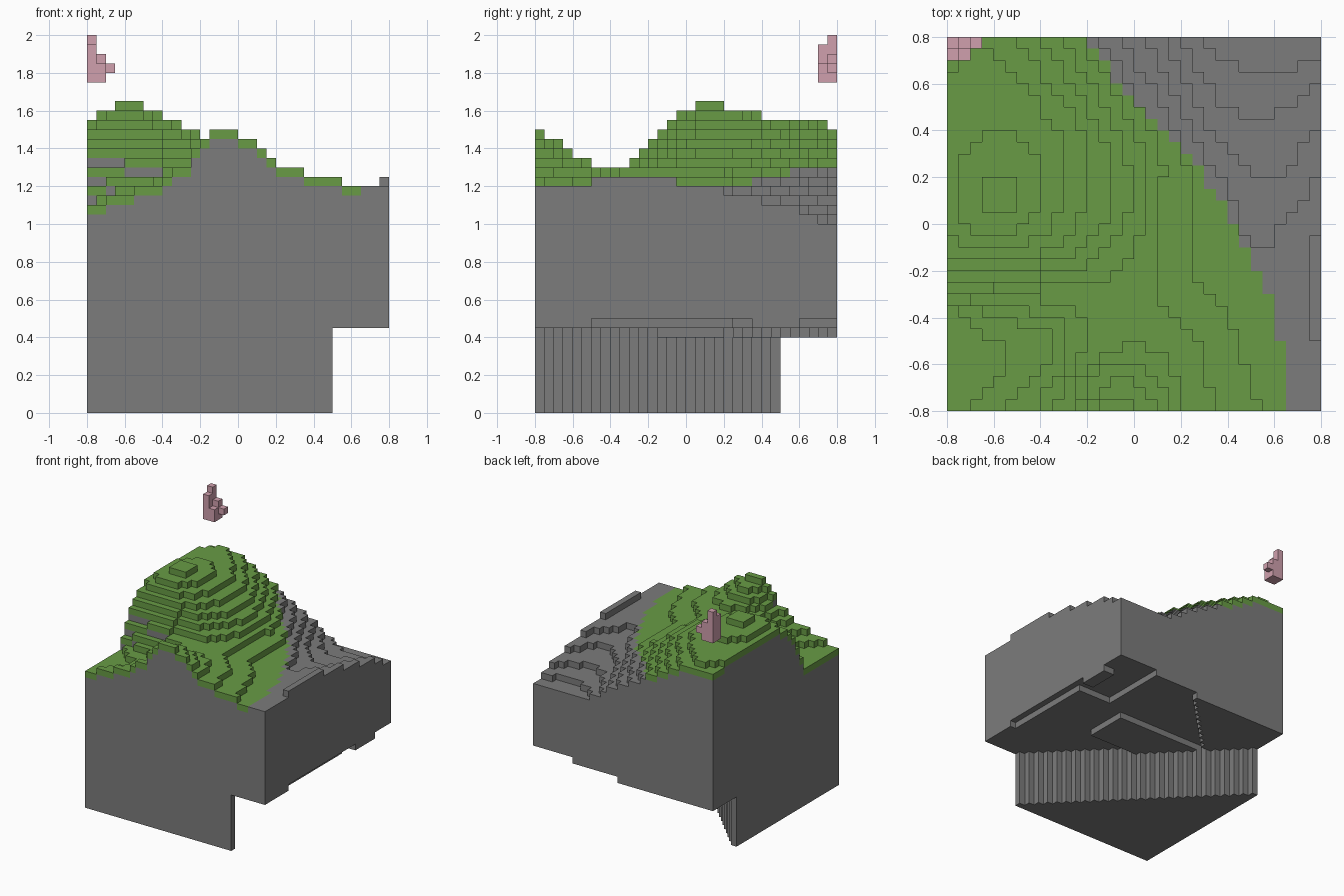
import bpy
import bmesh
import math

cube = bpy.data.objects.get("Cube")
if cube:
    bpy.data.objects.remove(cube, do_unlink=True)

VOXEL = 0.05
HALF = 16            # half the width of the terrain, in voxels


def make_material(name, colour):
    material = bpy.data.materials.new(name)
    material.use_nodes = True
    rgba = (*colour, 1)
    material.diffuse_color = rgba
    shader = material.node_tree.nodes["Principled BSDF"]
    shader.inputs["Base Color"].default_value = rgba
    return material


stone = make_material("stone grey", (0.2, 0.2, 0.2))
grass = make_material("grass green", (0.14, 0.33, 0.06))
blossom = make_material("blossom pink", (0.63, 0.35, 0.42))
STONE, GRASS = range(2)

# Contours of each landform in voxels: height, then points on that line
main_hill = {
    33: [(-11.5, 2.5)],
    32.5: [(-13, 2.5), (-10, 2.5), (-11.5, 1), (-11.5, 4)],
    31.5: [(-15, 2), (-8, 2), (-11.5, -1), (-11.5, 8)],
    31: [(-16, 2), (-15, 9)],
    30.5: [(-16, -1), (-6, 3), (-12, -2), (-8, 10), (-12, 15)],
    29.5: [(-4, 2), (-5, 9), (-7, -2), (-11, 16), (-16, 16)],
    28.5: [(-16, -4), (-11, -4), (-9, 16)],
    27.5: [(0, 2), (-1, 7), (-6, -4), (-6.5, 16)],
    25.5: [(2, 2), (2, 7), (0, 11), (-3, 16), (2, -5), (-16, -5.6), (-11, -6.4)],
}
front_ridge = {
    30: [(-1.5, -16)],
    29.5: [(-3, -16), (0, -16), (-1.5, -15)],
    28.5: [(-4, -16), (2, -16), (-1.5, -13)],
    26.5: [(-5.5, -16), (4, -16), (-2, -11), (2, -11)],
    25.5: [(-7, -16), (8, -16), (5, -9), (-4, -9)],
}
valley = {
    23.5: [(-11, -16), (-7, -10), (-10, -8.5)],
    22.5: [(-14, -16), (-11, -11), (-14, -8.5), (-16, -7)],
    22: [(-16, -12)],
}
basin = {
    24.5: [(5, 3), (4, 6.5), (2, 11), (-1, 16), (5, -4), (9, -10), (11, -16),
           (15, -2), (15, -9), (16, 0), (16, -11)],
    24: [(13, -7), (13, -14)],
    23.5: [(10, -2), (12, -2), (8, 3), (5, 8), (3, 12), (1, 16), (16, 5)],
    22.5: [(9, 5), (14, 5), (16, 9), (7, 7.5), (5, 11), (2.5, 16)],
    21.5: [(11, 9), (16, 12), (7, 11), (4, 16)],
    20.5: [(6, 16), (8, 14), (10, 13), (13, 13), (16, 14)],
    20: [(11, 16)],
}
samples = [(x, y, height)
           for landform in (main_hill, front_ridge, valley, basin)
           for height, points in landform.items()
           for x, y in points]


def spline_kernel(dx, dy):
    square = dx * dx + dy * dy
    return square * math.log(square) if square > 0 else 0


def solve(rows):
    """Gaussian elimination on an augmented matrix."""
    size = len(rows)
    for col in range(size):
        pivot = max(range(col, size), key=lambda r: abs(rows[r][col]))
        rows[col], rows[pivot] = rows[pivot], rows[col]
        for r in range(col + 1, size):
            factor = rows[r][col] / rows[col][col]
            if factor:
                rows[r] = [a - factor * b for a, b in zip(rows[r], rows[col])]
    result = [0] * size
    for r in reversed(range(size)):
        known = sum(rows[r][c] * result[c] for c in range(r + 1, size))
        result[r] = (rows[r][size] - known) / rows[r][r]
    return result


# Thin plate surface through the contours
SMOOTHING = 2
matrix = []
for i, (x, y, height) in enumerate(samples):
    row = [spline_kernel(x - u, y - v) for u, v, _ in samples]
    row[i] += SMOOTHING
    matrix.append(row + [1, x, y, height])
for axis in range(3):
    matrix.append([(1, u, v)[axis] for u, v, _ in samples] + [0] * 4)
weights = solve(matrix)


def ground_height(x, y):
    offset, slope_x, slope_y = weights[-3:]
    bend = sum(w * spline_kernel(x - u, y - v)
               for w, (u, v, _) in zip(weights, samples))
    return round(offset + slope_x * x + slope_y * y + bend)


def underside(x, y):
    """Corner foot on the ground, shallow steps under the overhang."""
    if x + y < -5.5:
        return 0
    island = x > 14 and 7 < y < 12
    edge_strip = x > 15 and -10 < y < 7
    if edge_strip or (x > 9 and y > 5 and not island):
        return 10
    shelf_edge = 6 if y < 4 else y - 14
    if y > -3 and x < shelf_edge:
        return 8
    return 9


# Edge of the meadow, running from the back to the front
meadow_edge = [(-4, 16), (0, 10.4), (4, 7), (8, 1.2), (11, -4.5), (12.6, -10), (13, -16)]


def is_meadow(x, y):
    for (x0, y0), (x1, y1) in zip(meadow_edge, meadow_edge[1:]):
        if y1 <= y <= y0:
            return x < x0 + (x1 - x0) * (y0 - y) / (y0 - y1)


def add_quad(bm, corners, material_index=0):
    verts = [bm.verts.new([c * VOXEL for c in corner]) for corner in corners]
    bm.faces.new(verts).material_index = material_index


def finish(bm, name, materials):
    bmesh.ops.remove_doubles(bm, verts=bm.verts, dist=VOXEL / 100)
    mesh = bpy.data.meshes.new(name)
    bm.to_mesh(mesh)
    bm.free()
    for material in materials:
        mesh.materials.append(material)
    obj = bpy.data.objects.new(name, mesh)
    bpy.context.collection.objects.link(obj)


def build_columns(name, columns, materials):
    """Skin of a set of columns: cell -> (bottom, top, top material)."""
    bm = bmesh.new()
    for (i, j), (low, high, cover) in columns.items():
        ring = [(i, j), (i + 1, j), (i + 1, j + 1), (i, j + 1)]
        add_quad(bm, [(x, y, high) for x, y in ring], cover)
        add_quad(bm, [(x, y, low) for x, y in reversed(ring)])
        neighbours = [(i, j - 1), (i + 1, j), (i, j + 1), (i - 1, j)]
        for side, cell in enumerate(neighbours):
            near_low, near_high, _ = columns.get(cell, (low, low, STONE))
            a, b = ring[side], ring[(side + 1) % 4]
            soil = high - 1
            spans = [(low, min(high, near_low), STONE),
                     (max(low, near_high), soil, STONE),
                     (max(soil, near_high), high, cover)]
            for z0, z1, index in spans:
                if z1 > z0:
                    add_quad(bm, [(*a, z0), (*b, z0), (*b, z1), (*a, z1)], index)
    finish(bm, name, materials)


# Terrain block with a one voxel layer of grass
terrain = {}
for i in range(-HALF, HALF):
    for j in range(-HALF, HALF):
        x, y = i + 0.5, j + 0.5
        cover = GRASS if is_meadow(x, y) else STONE
        terrain[i, j] = (underside(x, y), ground_height(x, y), cover)
build_columns("terrain", terrain, [stone, grass])

# Floating blossom cluster above the back corner
cluster = {(-16, 15): (35, 40, 0), (-16, 14): (35, 39, 0),
           (-15, 15): (35, 38, 0), (-15, 14): (35, 37, 0),
           (-14, 15): (36, 37, 0)}
build_columns("blossom_cluster", cluster, [blossom])
